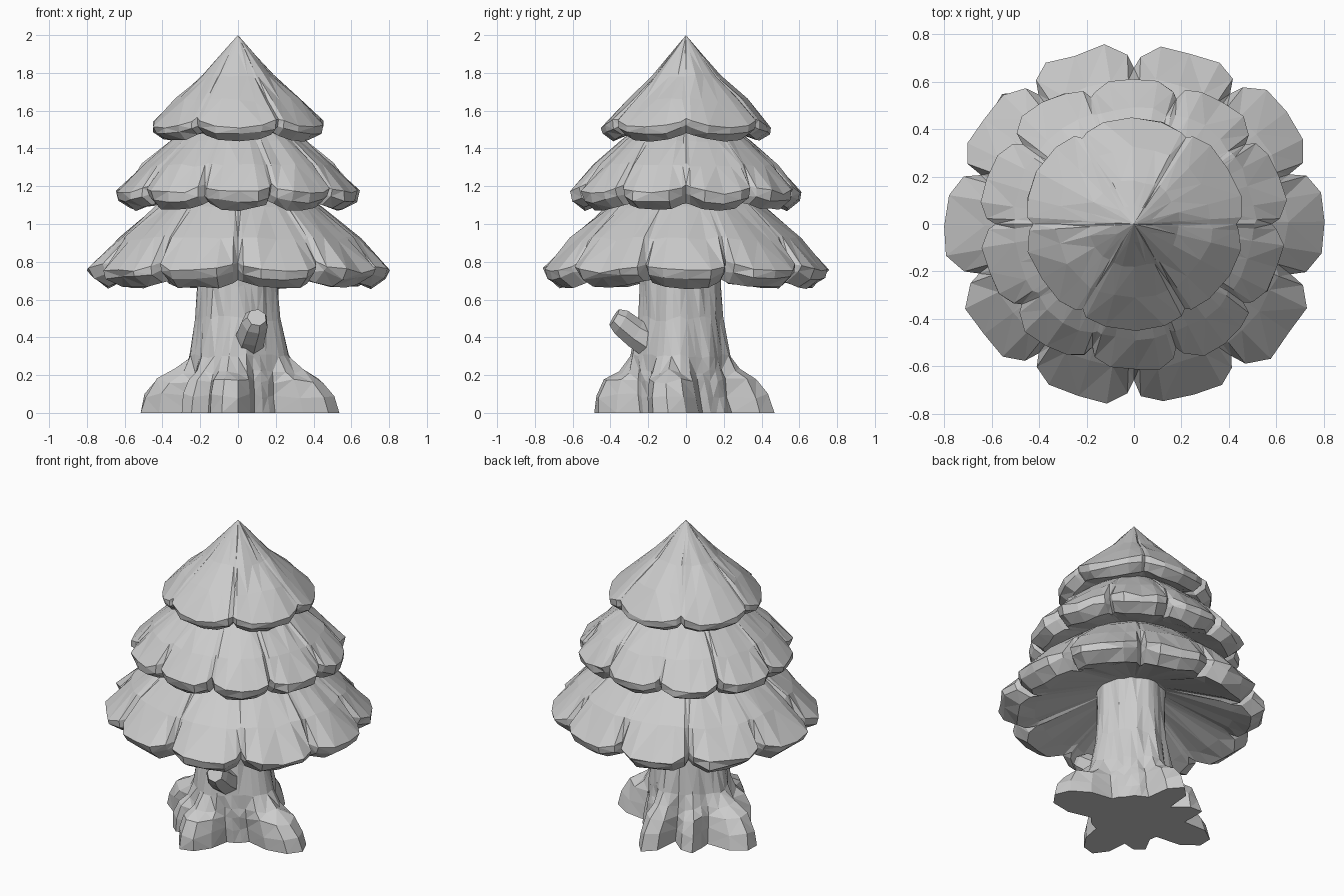
import bpy, bmesh, math, random
from mathutils import Vector

if "Cube" in bpy.data.objects:
    bpy.data.objects.remove(bpy.data.objects["Cube"])

random.seed(4)


def finish(name, bm):
    bmesh.ops.recalc_face_normals(bm, faces=bm.faces)
    bmesh.ops.triangulate(bm, faces=[f for f in bm.faces if len(f.verts) == 4],
                          quad_method='SHORT_EDGE')
    bmesh.ops.recalc_face_normals(bm, faces=bm.faces)
    mesh = bpy.data.meshes.new(name)
    bm.to_mesh(mesh)
    bm.free()
    ob = bpy.data.objects.new(name, mesh)
    bpy.context.collection.objects.link(ob)
    return ob


def loft(bm, rings, top=None, bottom=None):
    """Bridge closed rings of points; end in a point or a flat cap."""
    vr = [[bm.verts.new(p) for p in ring] for ring in rings]
    n = len(vr[0])
    for a, b in zip(vr, vr[1:]):
        for i in range(n):
            j = (i + 1) % n
            bm.faces.new((a[i], a[j], b[j], b[i]))
    for ring, tip in ((vr[0], top), (vr[-1], bottom)):
        if tip is None:
            bm.faces.new(ring)
        else:
            v = bm.verts.new(tip)
            for i in range(n):
                bm.faces.new((ring[i], ring[(i + 1) % n], v))


def tier(name, profile, lobes, start, cut, lift, tip=None):
    """Scalloped cone. profile: (radius, z, notch strength, jitter)."""
    # position in lobe, notch depth, rim lift
    shape = [(0, 1, 1), (.06, .38, .7), (.25, -.1, .15), (.52, -.05, 0),
             (.77, -.1, .2), (.94, .38, .7)]
    step = 2 * math.pi / lobes
    angles = [(math.radians(start) + (k + t) * step, c, l)
              for k in range(lobes) for t, c, l in shape]
    lobe_size = [random.uniform(.985, 1.01) for _ in range(lobes)]
    rings = []
    for r, z, s, jit in profile:
        ring = []
        for i, (a, c, l) in enumerate(angles):
            rr = r * (1 - cut * c * s) * lobe_size[i // len(shape)]
            rr += random.uniform(-jit, jit)
            zz = z + lift * l * s + random.uniform(-jit, jit)
            y = .96 if abs(math.sin(a)) > .85 else .985
            ring.append((rr * math.cos(a), y * rr * math.sin(a), zz))
        rings.append(ring)
    bm = bmesh.new()
    loft(bm, rings, top=tip)
    return finish(name, bm)


# Foliage tiers
tier("lower_foliage",
     [(.20, 1.25, 0, 0), (.44, 1.09, .03, .006), (.64, .92, .15, .01),
      (.79, .75, 1, .01), (.775, .71, 1, .012), (.695, .66, 1, .01),
      (.59, .705, .6, .008), (.19, .86, 0, 0)], 10, 90, .13, .045)
tier("middle_foliage",
     [(.15, 1.60, 0, 0), (.36, 1.44, .03, .006), (.51, 1.31, .15, .01),
      (.64, 1.165, 1, .01), (.625, 1.115, 1, .01), (.56, 1.075, 1, .009),
      (.46, 1.11, .6, .005), (.19, 1.2, 0, 0)], 10, 72, .10, .04)
tier("upper_foliage",
     [(.08, 1.91, 0, .003), (.19, 1.785, .05, .008), (.33, 1.655, .2, .01),
      (.462, 1.515, 1, .007), (.455, 1.475, 1, .006), (.40, 1.44, 1, .006),
      (.32, 1.47, .5, .004), (.15, 1.53, 0, 0)], 6, 60, .06, .045, tip=(0, 0, 2))

# Trunk flaring into blunt roots: (angle, reach, half width in degrees)
roots = [(-10, .29, 29), (90, .21, 20), (129, .16, 17), (174, .28, 27),
         (225, .15, 17), (262, .24, 26)]
levels = [(0, .255, 1), (.09, .25, .93), (.17, .245, .72), (.22, .24, .35),
          (.3, .235, .12), (.5, .21, .05), (.68, .20, .05), (.9, .20, .05)]
N = 36
rings = []
for z, base, w in levels:
    ring = []
    for i in range(N):
        deg = 360 * i / N
        push = 0
        for a, reach, width in roots:
            d = abs((deg - a + 180) % 360 - 180) / width
            push = max(push, reach * max(0, 1 - d ** 1.8))
        j = random.uniform(-.008, .008)
        r = base + push * w + j
        a = math.radians(deg)
        zz = z + (random.uniform(-.015, .015) if 0 < z < .8 else 0)
        ring.append((r * math.cos(a), r * math.sin(a) - .03 * min(1, z / .2), zz))
    rings.append(ring)
bm = bmesh.new()
loft(bm, rings)
finish("trunk", bm)

# Broken branch stub on the front
path = [((.05, -.17, .36), .09), ((.07, -.27, .42), .078),
        ((.09, -.345, .48), .072), ((.1, -.38, .505), .052)]
axis = Vector((.12, -.75, .45)).normalized()
side = axis.cross(Vector((0, 0, 1))).normalized()
up = side.cross(axis)
bm = bmesh.new()
loft(bm, [[Vector(c) + r * (math.cos(k * math.tau / 7) * side +
           math.sin(k * math.tau / 7) * up) for k in range(7)] for c, r in path])
finish("branch_stub", bm)
